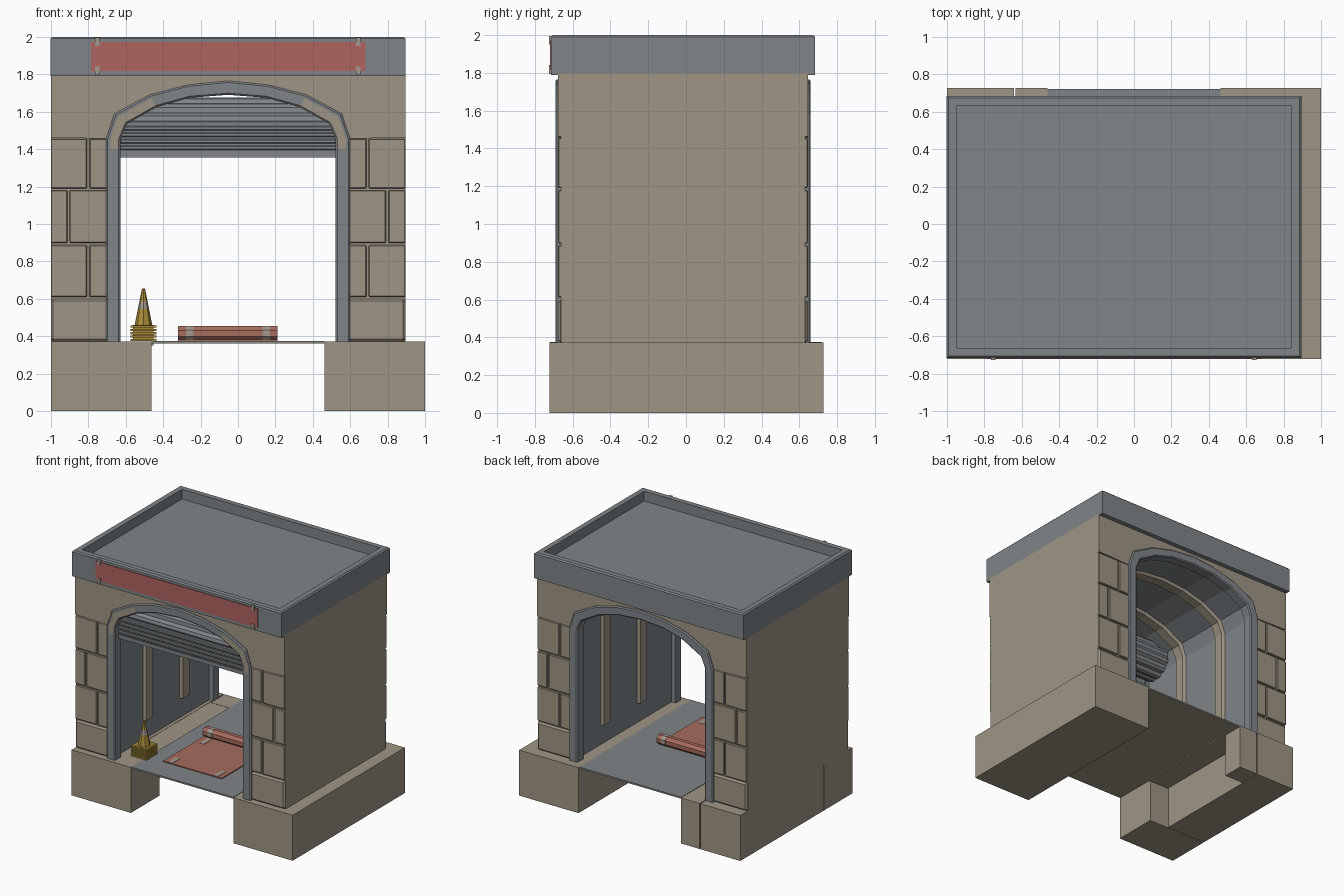
import bpy, bmesh, math

cube = bpy.data.objects.get("Cube")
if cube:
    bpy.data.objects.remove(cube)


def material(name, rgb):
    m = bpy.data.materials.new(name)
    m.use_nodes = True
    m.diffuse_color = (*rgb, 1)
    m.node_tree.nodes["Principled BSDF"].inputs["Base Color"].default_value = (*rgb, 1)
    return m


GREY = material("slate grey", (.215, .235, .25))
STONE = material("sandstone", (.345, .3, .232))
YELLOW = material("cone yellow", (.4, .26, .04))
RED = material("banner red", (.42, .125, .115))
RUG = material("rug red", (.38, .15, .11))
PALE = material("pale trim", (.36, .32, .27))


def finish(name, bm, mats, bevel=0):
    bmesh.ops.recalc_face_normals(bm, faces=bm.faces)
    me = bpy.data.meshes.new(name)
    bm.to_mesh(me)
    bm.free()
    ob = bpy.data.objects.new(name, me)
    bpy.context.collection.objects.link(ob)
    for m in mats:
        me.materials.append(m)
    if bevel:
        mod = ob.modifiers.new("bevel", "BEVEL")
        mod.width, mod.segments = bevel, 1
    return ob


def box(name, x, y, z, mat, bevel=0):
    bm = bmesh.new()
    bmesh.ops.create_cube(bm, size=1)
    for v in bm.verts:
        v.co = [a[0] + (a[1] - a[0]) * (c + .5) for a, c in zip((x, y, z), v.co)]
    return finish(name, bm, [mat], bevel)


def extrude(bm, pts, offset):
    face = bm.faces.new([bm.verts.new(p) for p in pts])
    new = bmesh.ops.extrude_face_region(bm, geom=[face])["geom"]
    bmesh.ops.translate(bm, vec=offset, verts=[g for g in new if isinstance(g, bmesh.types.BMVert)])


# Arch outline, t = 0 at the outer edge of the door frame and 1 at its inner edge
CENTRE, EAST, WEST = -.053, .895, -1
OUTER = [(.652, 1.40), (.652, 1.455), (.607, 1.59), (.42, 1.69), (.217, 1.743), (0, 1.765)]
INNER = [(.575, 1.40), (.575, 1.455), (.54, 1.535), (.38, 1.625), (.205, 1.674), (0, 1.69)]


def arch(t, bottom):
    half = [(a + (c - a) * t, b + (d - b) * t) for (a, b), (c, d) in zip(OUTER, INNER)]
    half.insert(0, (half[0][0], bottom))
    left = [(CENTRE - x, z) for x, z in half]
    return left + [(CENTRE + x, z) for x, z in half[-2::-1]]


def sweep(name, section, bottom, mats, painted=None):
    """Closed section of (t, y) points carried around the arch."""
    bm = bmesh.new()
    lines = [[bm.verts.new((x, y, z)) for x, z in arch(t, bottom)] for t, y in section]
    n = len(lines[0]) - 1
    for r, row in enumerate(lines):
        nxt = lines[(r + 1) % len(lines)]
        for i in range(n):
            f = bm.faces.new((row[i], row[i + 1], nxt[i + 1], nxt[i]))
            if painted == r and min(i, n - 1 - i) in (1, 2, 3):
                f.material_index = 1
    for end in (0, -1):
        bm.faces.new([row[end] for row in lines])
    return finish(name, bm, mats)


# Foundation blocks
BASE = (0, .372)
box("base_east", (.463, 1), (-.722, .727), BASE, STONE)
box("base_west_front", (-1, -.463), (-.722, -.355), BASE, STONE)
box("base_west_long", (-1, -.64), (-.347, .727), BASE, STONE)
box("base_west_post", (-.632, -.463), (.55, .727), BASE, STONE)
box("base_west_ledge", (-.66, -.45), (-.36, .56), (.352, .37), STONE)

# Floor plate with a stone underside
box("floor_underside", (-.463, .463), (-.72, .72), (.362, .368), STONE)
box("floor", (-.463, .463), (-.72, .72), (.368, .375), GREY)

# Main body with a vaulted passage lined in grey
FRONT, BACK = -.662, .63
bm = bmesh.new()
outline = [(WEST, .372)] + arch(.5, .372) + [(EAST, .372), (EAST, 1.8), (WEST, 1.8)]
extrude(bm, [(x, FRONT, z) for x, z in outline], (0, BACK - FRONT, 0))
for f in bm.faces:
    c = f.calc_center_median()
    if abs(f.normal.y) < .5 and abs(c.x - CENTRE) < .7 and .4 < c.z < 1.78:
        f.material_index = 1
finish("body", bm, [STONE, GREY])

# Facing stones and door frames on both ends
COURSES = [(.61, .887, 0), (.898, 1.18, -.105), (1.19, 1.455, 0)]
for end, plane, out in (("front", FRONT, -1), ("back", BACK, 1)):
    depth = sorted((plane - out * .01, plane + out * .015))
    bm = bmesh.new()
    spandrel = [(WEST, 1.462)] + arch(.4, 1.462)[2:-2] + [(EAST, 1.462), (EAST, 1.8), (WEST, 1.8)]
    extrude(bm, [(x, depth[0], z) for x, z in spandrel], (0, depth[1] - depth[0], 0))
    finish(end + "_spandrel", bm, [STONE])
    for side, x0, x1, split in (("west", WEST, -.69, -.8), ("east", .585, EAST, .692)):
        box(f"{end}_{side}_plinth", (x0, x1), depth, (.372, .6), STONE, .014)
        for n, (z0, z1, shift) in enumerate(COURSES):
            cut = split + (shift if side == "west" else -shift)
            box(f"{end}_{side}_stone_{n}_a", (x0, cut - .006), depth, (z0, z1), STONE, .005)
            box(f"{end}_{side}_stone_{n}_b", (cut + .006, x1), depth, (z0, z1), STONE, .005)
    rows = [(0, 0), (0, .022), (.12, .03), (.3, .03), (.88, .03), (1, .022), (1, -.05), (.5, -.05)]
    sweep(end + "_door_frame", [(t, plane + out * d) for t, d in rows], .372,
          [GREY, STONE], 3 if end == "front" else None)

# Ribs inside the passage
for n, y in enumerate((-.22, .25)):
    sweep(f"rib_{n}", [(.45, y - .055), (.8, y - .04), (.8, y + .04), (.45, y + .055)], .53, [STONE])

# Rolled shutter: a ridged drum with a bottom bar
bm = bmesh.new()
ring = []
for i in range(36):
    r = .152 if i % 3 else .138
    a = math.tau * i / 36
    ring.append((-.632, -.49 + r * math.cos(a), 1.525 + r * math.sin(a)))
extrude(bm, ring, (1.158, 0, 0))
finish("shutter_roll", bm, [GREY])
box("shutter_curtain", (-.632, .526), (-.64, -.62), (1.37, 1.54), GREY)
box("shutter_bottom_bar", (-.632, .526), (-.645, -.6), (1.355, 1.385), GREY)
for n in range(4):
    z = 1.395 + n * .035
    box(f"shutter_slat_{n}", (-.632, .526), (-.65, -.63), (z, z + .024), GREY, .006)

# Roof slab with a sunken top inside a parapet
bm = bmesh.new()
bmesh.ops.create_cube(bm, size=1)
for v in bm.verts:
    v.co = (CENTRE + v.co.x * 1.895, -.016 + v.co.y * 1.398, 1.895 + v.co.z * .21)
bmesh.ops.recalc_face_normals(bm, faces=bm.faces)
top = max(bm.faces, key=lambda f: f.calc_center_median().z)
bmesh.ops.bevel(bm, geom=list(top.edges), offset=.01, segments=1, affect="EDGES")
top = max(bm.faces, key=lambda f: f.calc_center_median().z)
bmesh.ops.inset_region(bm, faces=[top], thickness=.06)
new = bmesh.ops.extrude_face_region(bm, geom=[top])["geom"]
bmesh.ops.translate(bm, vec=(0, 0, -.08), verts=[g for g in new if isinstance(g, bmesh.types.BMVert)])
if top.is_valid:
    bm.faces.remove(top)
finish("roof", bm, [GREY])

# Banner and its clips
box("banner", (-.785, .682), (-.721, -.714), (1.818, 1.972), RED)
for n, x in enumerate((-.752, .642)):
    for m, z in enumerate((1.795, 1.95)):
        box(f"banner_clip_{n}_{m}", (x - .011, x + .011), (-.726, -.714), (z, z + .046), PALE)

# Stack of traffic cones
CX, CY = -.505, -.49
for n in range(5):
    z = .375 + n * .018
    box(f"cone_plate_{n}", (CX - .07, CX + .07), (CY - .07, CY + .07), (z, z + .011), YELLOW)
box("cone_core", (CX - .055, CX + .055), (CY - .055, CY + .055), (.375, .46), YELLOW)
LEVELS = [(.46, .047), (.545, .03), (.585, .022), (.655, .008)]
bm = bmesh.new()
rings = [[bm.verts.new((CX + r * math.cos(math.tau * i / 8), CY + r * math.sin(math.tau * i / 8), z))
          for i in range(8)] for z, r in LEVELS]
for k, (lo, hi) in enumerate(zip(rings, rings[1:])):
    for i in range(8):
        j = (i + 1) % 8
        bm.faces.new((lo[i], lo[j], hi[j], hi[i])).material_index = int(k == 1)
bm.faces.new(rings[-1])
bm.faces.new(rings[0])
finish("cone", bm, [YELLOW, PALE])


# Half unrolled rug with pale patches
def roll(name, x0, x1, r, mat):
    bm = bmesh.new()
    ring = [(x0, .04 + r * math.cos(math.tau * (i + .5) / 8), .416 + r * math.sin(math.tau * (i + .5) / 8))
            for i in range(8)]
    extrude(bm, ring, (x1 - x0, 0, 0))
    finish(name, bm, [mat])


roll("rug_roll", -.32, .21, .042, RUG)
box("rug_sheet", (-.32, .21), (-.51, .04), (.374, .383), RUG)
for n, x in enumerate((-.278, .132)):
    roll(f"rug_roll_band_{n}", x, x + .04, .0435, PALE)
    for m, y in enumerate((-.505, -.1)):
        box(f"rug_patch_{n}_{m}", (x, x + .04), (y, y + .1), (.38, .385), PALE)
